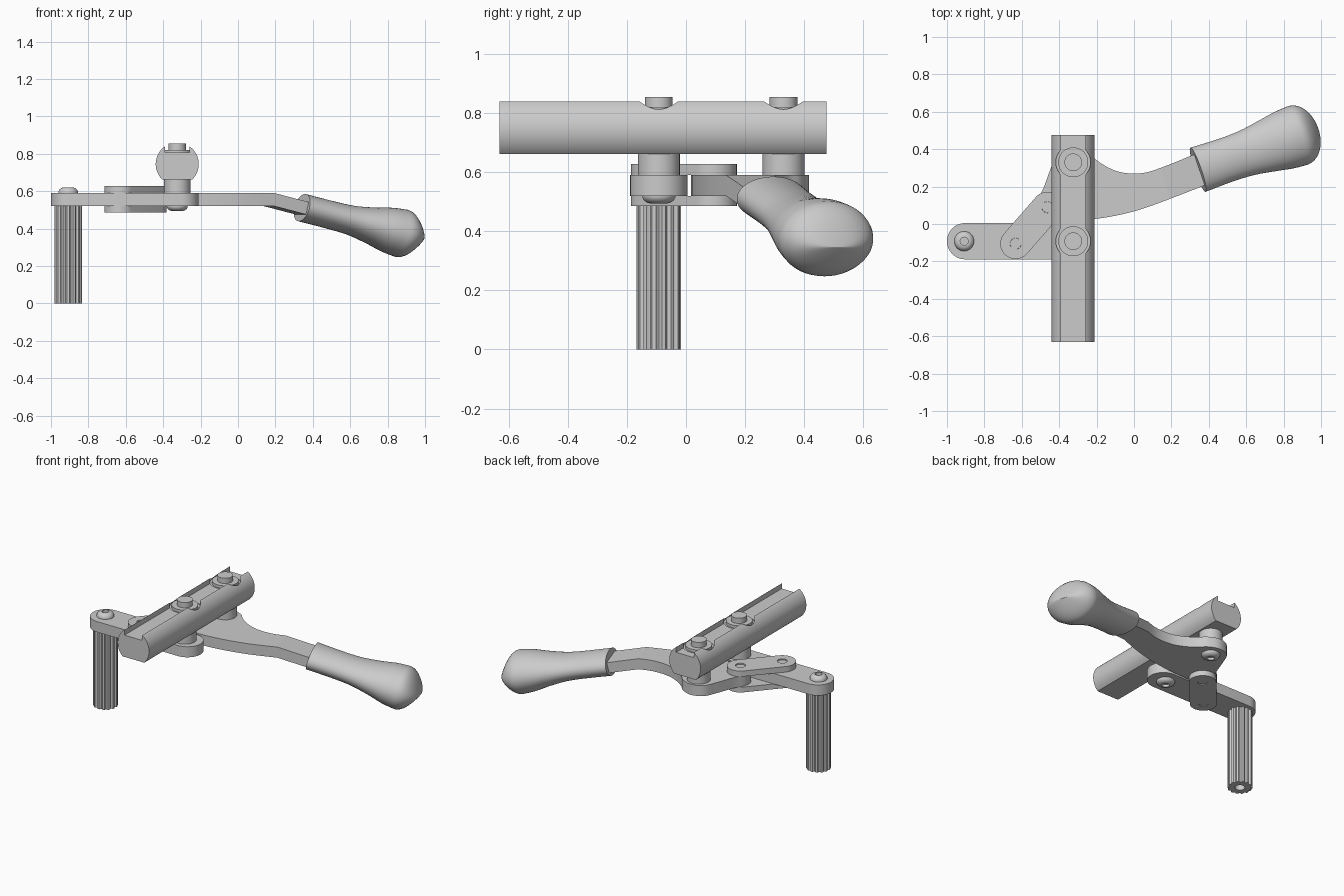
import bpy, bmesh
from math import sin, cos, pi, acos, asin, atan2, sqrt
from mathutils import Vector

if "Cube" in bpy.data.objects:
    bpy.data.objects.remove(bpy.data.objects["Cube"])


def finish(name, bm):
    bmesh.ops.recalc_face_normals(bm, faces=bm.faces)
    me = bpy.data.meshes.new(name)
    bm.to_mesh(me)
    bm.free()
    ob = bpy.data.objects.new(name, me)
    bpy.context.collection.objects.link(ob)
    return ob


def loft(name, rings):
    """Skin a list of closed rings and cap both ends."""
    bm = bmesh.new()
    vs = [[bm.verts.new(p) for p in r] for r in rings]
    n = len(vs[0])
    for a, b in zip(vs, vs[1:]):
        for i in range(n):
            j = (i + 1) % n
            bm.faces.new((a[i], a[j], b[j], b[i]))
    bm.faces.new(vs[0])
    bm.faces.new(vs[-1])
    return finish(name, bm)


def prism(name, outline, lo, hi, along_y=False):
    put = (lambda p, t: (p[0], t, p[1])) if along_y else (lambda p, t: (p[0], p[1], t))
    return loft(name, [[put(p, t) for p in outline] for t in (lo, hi)])


def lathe(name, x, y, profile, n=40):
    return loft(name, [[(x + r * cos(2 * pi * i / n), y + r * sin(2 * pi * i / n), z)
                        for i in range(n)] for r, z in profile])


def cyl(name, x, y, r, lo, hi):
    return lathe(name, x, y, [(r, lo), (r, hi)])


def button_head(name, x, y, z, r, h):
    """Domed screw head with a socket; negative h points down."""
    lathe(name, x, y, [(r, z), (r, z + h * .2), (r * .9, z + h * .6), (r * .7, z + h * .9),
                       (r * .5, z + h), (r * .4, z + h), (r * .4, z + h * .35)], 36)


def capsule(a, b, r, n=20):
    """Stadium outline round the segment a-b."""
    t = atan2(b[1] - a[1], b[0] - a[0])
    pts = []
    for c, start in ((b, t - pi / 2), (a, t + pi / 2)):
        pts += [(c[0] + r * cos(start + pi * i / n), c[1] + r * sin(start + pi * i / n))
                for i in range(n + 1)]
    return pts


def cut(ob, cutter):
    m = ob.modifiers.new("cut", 'BOOLEAN')
    m.operation, m.solver, m.object = 'DIFFERENCE', 'EXACT', cutter
    bpy.context.view_layer.objects.active = ob
    bpy.ops.object.modifier_apply(modifier=m.name)
    bpy.data.objects.remove(cutter)


def spline(p, k=6):
    """Open Catmull-Rom curve through the points."""
    q = [Vector(v) for v in [p[0]] + p + [p[-1]]]
    out = []
    for a, b, c, d in zip(q, q[1:], q[2:], q[3:]):
        for i in range(k):
            t = i / k
            out.append(.5 * (2 * b + (c - a) * t + (2 * a - 5 * b + 4 * c - d) * t ** 2
                             + (3 * b - a - 3 * c + d) * t ** 3))
    return out + [q[-1]]


RX = -.325                      # rod axis x
FRONT, BACK = -.092, .33        # the two rod bolts
PIV_A, PIV_B = (-.633, -.105), (-.463, .09)

# fluted post with bore
N = 14
flutes = []
for i in range(N * 10):
    a = 2 * pi * i / (N * 10)
    r = .075 - .010 * max(0, cos(N * a)) ** .7
    flutes.append((-.908 + r * cos(a), -.092 + r * sin(a)))
post = prism("fluted_post", flutes, 0, .525)
cut(post, cyl("cutter", -.908, -.092, .03, -.1, .3))
button_head("post_screw", -.908, -.092, .59, .053, .03)

# flat arm
prism("arm", capsule((-.903, -.092), (-.307, -.092), .097), .52, .59)

# pair of links with pins
for name, lo, hi in (("upper_link", .59, .627), ("lower_link", .485, .52)):
    link = prism(name, capsule(PIV_A, PIV_B, .082), lo, hi)
    for p in (PIV_A, PIV_B):
        cut(link, cyl("cutter", *p, .03, lo - .1, hi + .1))
for p in (PIV_A, PIV_B):
    cyl("link_pin", *p, .0295, .489, .62)

# handle plate, bent down along a line across its neck
outline = spline([(.40, .215), (.1, .1), (-.05, .055), (-.2, .028), (-.33, .02), (-.46, .02),
                  (-.515, .055), (-.522, .115), (-.485, .19), (-.44, .31), (-.40, .39),
                  (-.325, .417), (-.25, .39), (-.205, .345), (-.13, .298), (-.05, .273),
                  (.05, .273), (.15, .303), (.33, .375)])
plate = prism("handle_plate", outline, .52, .59)
bm = bmesh.new()
bm.from_mesh(plate.data)
bend, direction = Vector((.165, .22, 0)), Vector((.945, .325, 0)).normalized()
bmesh.ops.bisect_plane(bm, geom=bm.verts[:] + bm.edges[:] + bm.faces[:],
                       plane_co=bend, plane_no=direction)
for v in bm.verts:
    v.co.z -= .244 * max(0, (v.co - bend).dot(direction))
bm.to_mesh(plate.data)
bm.free()

# slotted rod
R, CZ = .115, .745
a0, a1 = acos(.065 / R), -asin(.083 / R)
right = [(R * cos(a0 + (a1 - a0) * i / 24), CZ + R * sin(a0 + (a1 - a0) * i / 24))
         for i in range(25)]
section = [(.065, .806)] + right
section += [(-x, z) for x, z in reversed(section)]
rod = prism("slotted_rod", [(RX + x, z) for x, z in section], -.632, .475, True)

# bolts, washers and spacers holding the rod
for y in (FRONT, BACK):
    cut(rod, cyl("cutter", RX, y, .093, .802, 1))
    cyl("washer", RX, y, .08, .798, .82)
    cyl("bolt_top", RX, y, .047, .80, .855)
    cyl("spacer", RX, y, .071, .59, .668)
    button_head("lower_screw", RX, y, .52, .056, -.026)

# bulb-shaped grip, elliptical with a creased nose
start = Vector((.342, .29, .512))
axis = Vector((.64, .22, -.165)).normalized()
side = Vector((0, 0, 1)).cross(axis).normalized()
up = axis.cross(side)
stations = spline([(0, .125, .075), (.15, .120, .075), (.28, .124, .079), (.40, .142, .098),
                   (.50, .159, .121), (.58, .165, .13)], 4)
for u in (.15, .3, .45, .6, .72, .82, .9, .96, .99, .999):
    stations.append((.58 + .12 * u, .165 * sqrt(1 - u * u), .13 * (1 - u ** 1.9)))
rings = [[start + axis * s + side * w * cos(2 * pi * i / 48) + up * h * sin(2 * pi * i / 48)
          for i in range(48)] for s, w, h in stations]
loft("grip", rings)

bpy.ops.object.select_all(action='SELECT')
bpy.context.view_layer.objects.active = rod
bpy.ops.object.shade_smooth_by_angle(angle=.6)
